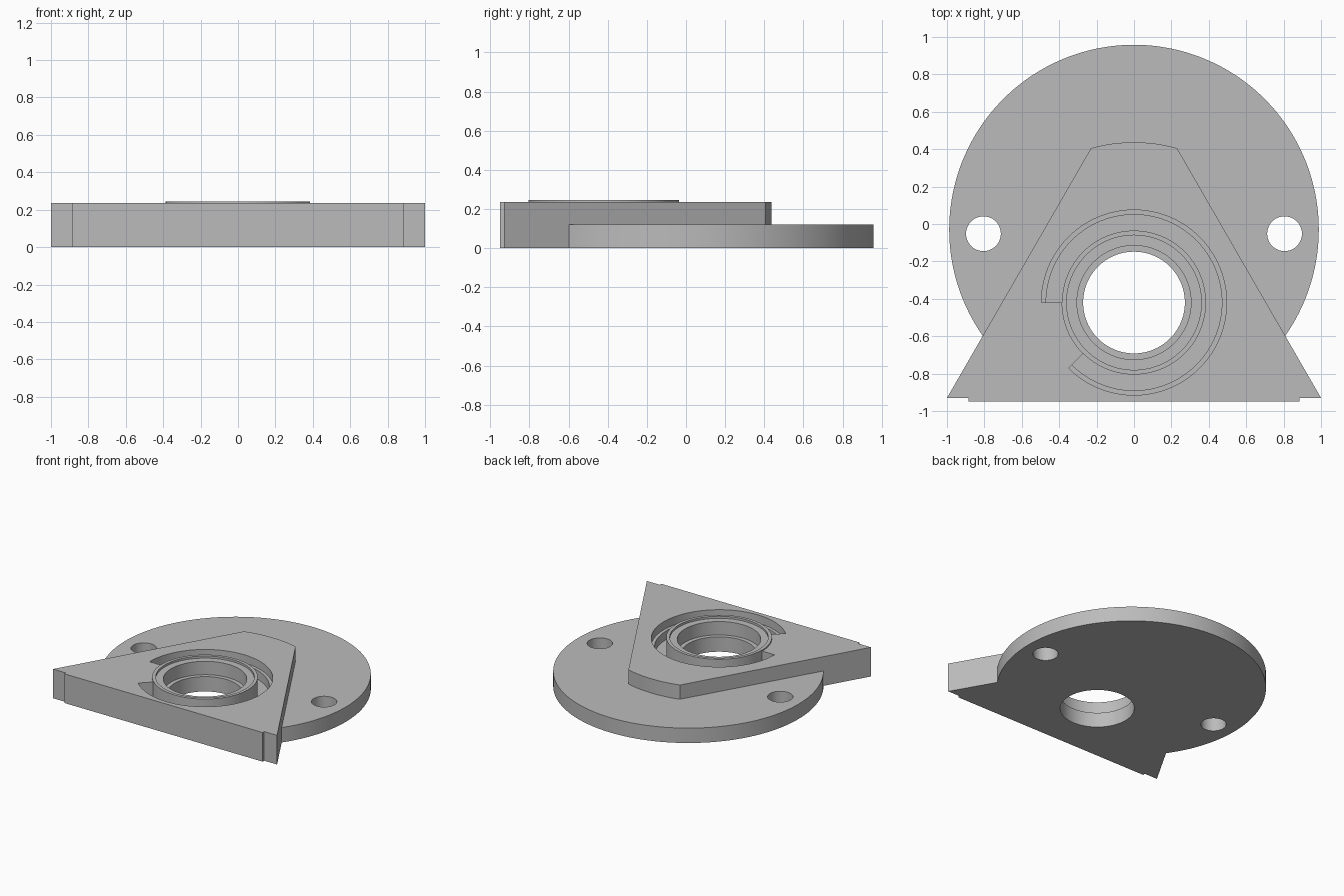
import bpy, bmesh
from math import cos, sin, radians, asin, degrees

old = bpy.data.objects.get("Cube")
if old:
    bpy.data.objects.remove(old, do_unlink=True)

HUB_Y = -0.42
DISC_Z, PLATE_Z, RIM_Z = 0.12, 0.235, 0.245

grey = bpy.data.materials.new("plain grey")
grey.use_nodes = True
grey.diffuse_color = (0.5, 0.5, 0.5, 1)
grey.node_tree.nodes["Principled BSDF"].inputs["Base Color"].default_value = (0.5, 0.5, 0.5, 1)


def finish(name, bm):
    bmesh.ops.recalc_face_normals(bm, faces=bm.faces)
    mesh = bpy.data.meshes.new(name)
    bm.to_mesh(mesh)
    bm.free()
    mesh.materials.append(grey)
    obj = bpy.data.objects.new(name, mesh)
    bpy.context.collection.objects.link(obj)
    return obj


def arc(cx, cy, r, start, end, steps):
    angles = [radians(start + (end - start) * i / steps) for i in range(steps + 1)]
    return [(cx + r * cos(a), cy + r * sin(a)) for a in angles]


def prism(name, outline, z0, z1):
    bm = bmesh.new()
    face = bm.faces.new([bm.verts.new((x, y, z0)) for x, y in outline])
    new = bmesh.ops.extrude_face_region(bm, geom=[face])["geom"]
    bmesh.ops.translate(bm, vec=(0, 0, z1 - z0),
                        verts=[v for v in new if isinstance(v, bmesh.types.BMVert)])
    return finish(name, bm)


def cylinder(name, cx, cy, r, z0, z1, steps=96):
    return prism(name, arc(cx, cy, r, 0, 360, steps)[:-1], z0, z1)


def sweep(name, profile, start, end, steps):
    """Turn a closed (radius, height) profile part of the way round the hub."""
    bm = bmesh.new()
    rings = []
    for i in range(steps + 1):
        a = radians(start + (end - start) * i / steps)
        rings.append([bm.verts.new((r * cos(a), HUB_Y + r * sin(a), z)) for r, z in profile])
    n = len(profile)
    for a, b in zip(rings, rings[1:]):
        for j in range(n):
            bm.faces.new((a[j], a[(j + 1) % n], b[(j + 1) % n], b[j]))
    bm.faces.new(rings[0])
    bm.faces.new(rings[-1])
    return finish(name, bm)


def combine(target, tool, operation):
    mod = target.modifiers.new(operation.lower(), "BOOLEAN")
    mod.operation, mod.solver, mod.object = operation, "EXACT", tool
    bpy.context.view_layer.objects.active = target
    bpy.ops.object.modifier_apply(modifier=mod.name)
    bpy.data.objects.remove(tool, do_unlink=True)


# Tapered plate with rounded nose and a shallow front pad
right_side = [(0.885, -0.95), (0.885, -0.93), (1.0, -0.93)]
nose = degrees(asin(0.23 / 0.857))
outline = right_side + arc(0, HUB_Y, 0.857, 90 - nose, 90 + nose, 16)
outline += [(-x, y) for x, y in reversed(right_side)]
body = prism("mounting_plate", outline, 0, PLATE_Z)

# Round flange, its chord hidden inside the plate
dip = degrees(asin(0.57 / 0.988))
combine(body, prism("flange", arc(0, -0.03, 0.988, -dip, 180 + dip, 128), 0, DISC_Z), "UNION")

# Raised hub
combine(body, cylinder("hub", 0, HUB_Y, 0.387, 0.05, RIM_Z), "UNION")

# Stepped groove running most of the way round the hub
groove = [(0.385, 0.1), (0.47, 0.1), (0.47, 0.17), (0.495, 0.17), (0.495, 0.3), (0.385, 0.3)]
combine(body, sweep("groove_cutter", groove, -135, 180, 84), "DIFFERENCE")

# Stepped bore through the hub
for radius, bottom in ((0.36, 0.228), (0.305, 0.12), (0.272, -0.1)):
    combine(body, cylinder("bore_cutter", 0, HUB_Y, radius, bottom, 0.4), "DIFFERENCE")

# Bolt holes in the flange
for side in (-1, 1):
    combine(body, cylinder("bolt_hole_cutter", side * 0.805, -0.052, 0.093, -0.1, 0.4, 48), "DIFFERENCE")

bpy.ops.object.select_all(action="DESELECT")
body.select_set(True)
bpy.context.view_layer.objects.active = body
bpy.ops.object.shade_smooth_by_angle(angle=radians(30))
